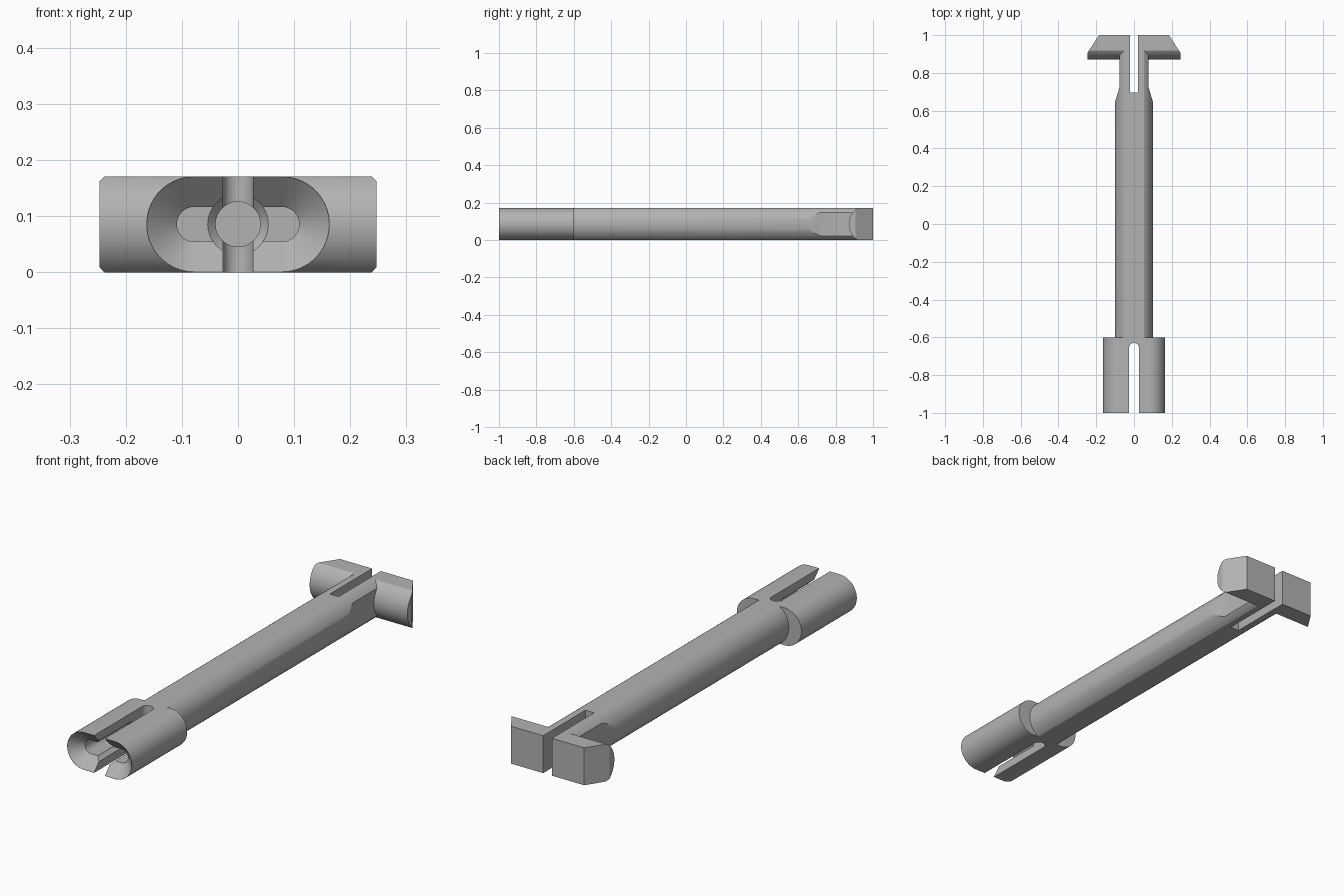
import bpy, bmesh, math
from mathutils import Matrix

if "Cube" in bpy.data.objects:
    bpy.data.objects.remove(bpy.data.objects["Cube"])

HALF = 0.0855          # half thickness of the whole part
SEG = 32               # segments per half circle

grey = bpy.data.materials.new("plain_grey")
grey.use_nodes = True
COLOUR = (0.45, 0.45, 0.45, 1)
grey.diffuse_color = COLOUR
grey.node_tree.nodes["Principled BSDF"].inputs["Base Color"].default_value = COLOUR


def finish(bm, name):
    bmesh.ops.remove_doubles(bm, verts=bm.verts, dist=1e-5)
    bmesh.ops.recalc_face_normals(bm, faces=bm.faces)
    mesh = bpy.data.meshes.new(name)
    bm.to_mesh(mesh)
    bm.free()
    mesh.materials.append(grey)
    obj = bpy.data.objects.new(name, mesh)
    bpy.context.collection.objects.link(obj)
    return obj


def ring(bm, y, centre, radius):
    """Rounded slot outline at depth y; a circle when centre is 0."""
    verts = []
    for side in (1, -1):
        for i in range(SEG + 1):
            a = math.pi * i / SEG - math.pi / 2
            verts.append(bm.verts.new((side * (centre + radius * math.cos(a)), y,
                                       HALF + side * radius * math.sin(a))))
    return verts


def loft(name, sections):
    """Solid through rounded-slot sections (y, centre, radius)."""
    bm = bmesh.new()
    rings = [ring(bm, *s) for s in sections]
    for a, b in zip(rings, rings[1:]):
        for i in range(len(a)):
            j = (i + 1) % len(a)
            bm.faces.new((a[i], a[j], b[j], b[i]))
    bm.faces.new(rings[0])
    bm.faces.new(rings[-1])
    return finish(bm, name)


def plan(name, half, z0, z1):
    """Mirrored top outline extruded upward."""
    pts = half + [(-x, y) for x, y in reversed(half)]
    bm = bmesh.new()
    face = bm.faces.new([bm.verts.new((x, y, z0)) for x, y in pts])
    out = bmesh.ops.extrude_face_region(bm, geom=[face])
    moved = [v for v in out["geom"] if isinstance(v, bmesh.types.BMVert)]
    bmesh.ops.translate(bm, verts=moved, vec=(0, 0, z1 - z0))
    return finish(bm, name)


def combine(target, tool, operation):
    mod = target.modifiers.new("cut", "BOOLEAN")
    mod.operation = operation
    mod.solver = "EXACT"
    mod.object = tool
    bpy.context.view_layer.objects.active = target
    bpy.ops.object.modifier_apply(modifier=mod.name)
    bpy.data.objects.remove(tool)


# Shaft: round bar narrowing to a flat-sided neck
shaft = loft("shaft_with_hooks", [(-0.7, 0, 0.1), (0.96, 0, 0.1)])
combine(shaft, plan("neck_limits", [(0.12, -0.8), (0.12, 0.58), (0.078, 0.72), (0.078, 1.1)],
                    -0.1, 0.3), "INTERSECT")

# Hook head: crosswise round bar joined to the neck
head = loft("hook_bar", [(-0.4, 0, 0.1), (0.4, 0, 0.1)])
head.data.transform(Matrix.Translation((0, 0.97, 0)) @ Matrix.Rotation(math.pi / 2, 4, "Z"))
combine(shaft, head, "UNION")

# Flats, hook chamfers and the split between the two hooks
combine(shaft, plan("outer_limits", [(0.247, -0.6), (0.247, 0.905), (0.185, 1.0),
                                     (0.022, 1.0), (0.022, 0.695)], 0, 2 * HALF), "INTERSECT")

# Sleeve: rounded-slot body with funnel mouth, pocket and stepped bore
sleeve = loft("front_sleeve", [(-1, 0.078, HALF), (-0.6, 0.078, HALF)])
combine(sleeve, loft("funnel", [(-1.01, 0.078, 0.0955), (-0.95, 0.078, 0.031),
                                (-0.73, 0.078, 0.031)]), "DIFFERENCE")
combine(sleeve, loft("bore", [(-1.1, 0, 0.054), (-0.73, 0, 0.054), (-0.715, 0, 0.04),
                              (-0.5, 0, 0.04)]), "DIFFERENCE")

# Split through the sleeve with a rounded end
w = 0.027
arc = [(w * math.cos(a), -0.63 - w + w * math.sin(a))
       for a in (math.pi / 2 * i / 12 for i in range(12))]
combine(sleeve, plan("split", [(w, -1.1)] + arc, -0.1, 0.3), "DIFFERENCE")

# Smooth shading with sharp edges kept
for obj in (shaft, sleeve):
    bpy.ops.object.select_all(action="DESELECT")
    obj.select_set(True)
    bpy.context.view_layer.objects.active = obj
    bpy.ops.object.shade_smooth_by_angle(angle=math.radians(25))
